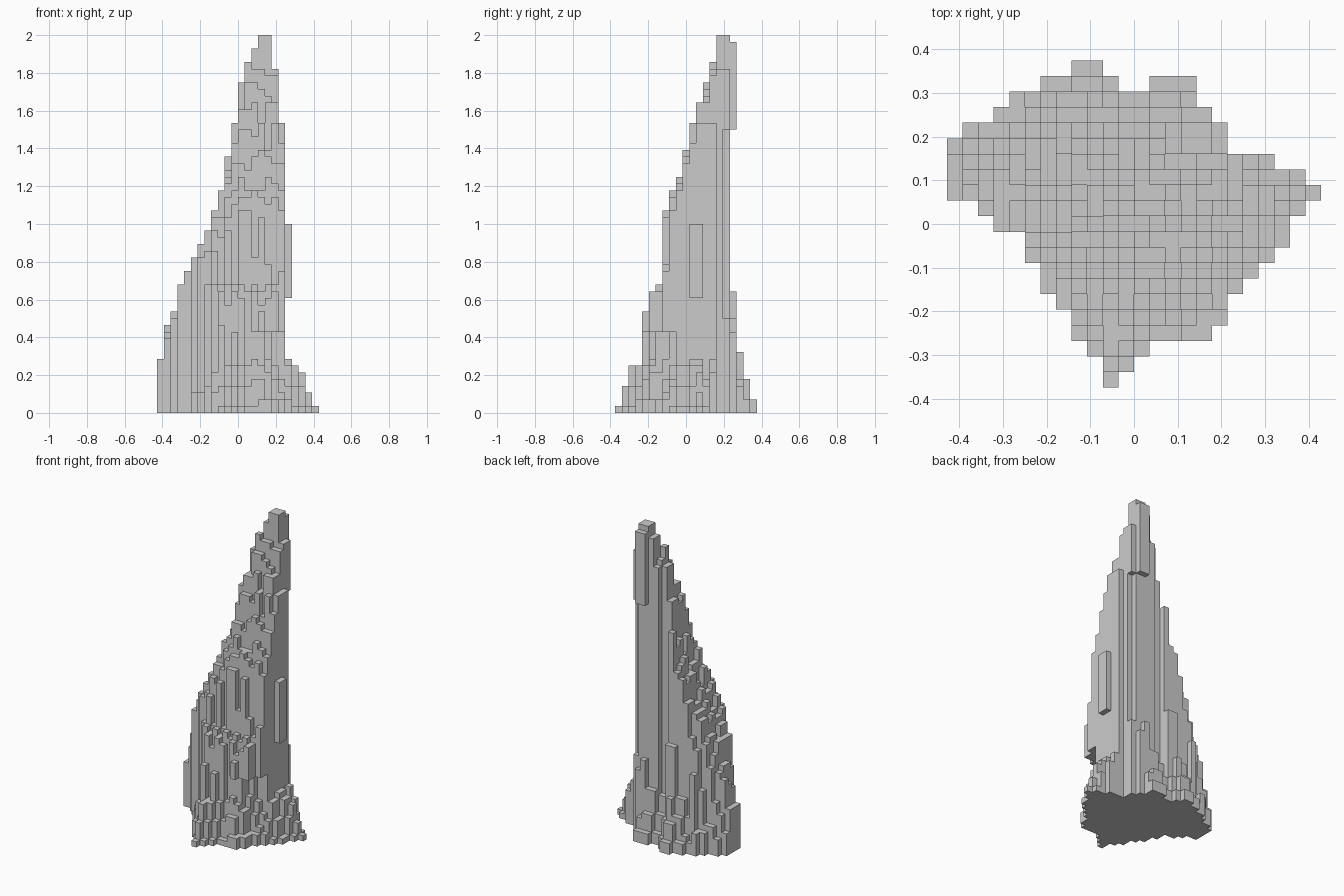
import bpy, bmesh, math, random

if "Cube" in bpy.data.objects:
    bpy.data.objects.remove(bpy.data.objects["Cube"])

random.seed(4)
C = 2 / 56          # block size
NX, NY, NZ = 24, 21, 56

# Footprint: first and last x cell edge for each row, front to back
rows = [(-2, -1), (-2, 0), (-3, 1), (-4, 5), (-4, 6), (-5, 6), (-6, 7),
        (-6, 8), (-7, 9), (-7, 10), (-9, 10), (-10, 11), (-12, 12),
        (-12, 11), (-12, 9), (-12, 6), (-11, 6), (-9, 5), (-8, 4),
        (-6, 4), (-4, -2)]
foot = {(i, j) for j, (lo, hi) in enumerate(rows) for i in range(lo, hi)}
foot -= {(-1, 19), (0, 19)}          # notch in the back edge

# Outline limits by height, as (z, limit) along several directions
left = [(0, -.43), (.39, -.41), (.6, -.335), (.82, -.235), (.97, -.16), (1.18, -.09),
        (1.54, -.018), (1.75, .018), (1.89, .054), (1.95, .1), (2, .11)]
right = [(0, .425), (.07, .385), (.21, .35), (.285, .285), (.3, .25), (.6, .25),
         (.61, .285), (1, .285), (1.01, .25), (1.54, .25), (1.55, .214),
         (1.82, .214), (1.83, .18), (2, .18)]
front = [(0, -.37), (.04, -.345), (.14, -.325), (.285, -.29), (.36, -.25), (.57, -.22),
         (.68, -.145), (.7, -.125), (1.07, -.11), (1.3, -.02), (1.54, .036),
         (1.7, .09), (1.75, .108), (1.9, .15), (2, .16)]
back = [(0, .375), (.07, .36), (.25, .325), (.36, .285), (.64, .25), (.65, .232),
        (1.5, .232), (1.51, .27), (1.96, .27), (1.97, .232), (2, .232)]
u_min = [(0, -.36), (.5, -.335), (.75, -.275), (.85, -.25), (1, -.15), (1.18, -.07),
         (1.5, 0), (1.75, .06), (2, .16)]
u_max = [(0, .41), (.3, .285), (2, .28)]
v_min = [(0, -.34), (.6, -.33), (1.04, -.29), (1.3, -.21), (1.55, -.16), (2, -.07)]
v_max = [(0, .46), (.4, .40), (.75, .30), (1.3, .18), (2, .09)]
# Extra hollow on the front left, beside the front column
hollow = [(0, 0), (.65, 0), (.9, .035), (1.1, .03), (1.4, .01), (2, 0)]


def at(table, z):
    for (z0, a), (z1, b) in zip(table, table[1:]):
        if z <= z1:
            return a + (b - a) * (z - z0) / (z1 - z0)
    return table[-1][1]


def skirt_steps(angle, z):
    """How many blocks the skirt has stepped in at this height."""
    if -65 < angle < -15 and z > .42:      # front right corner hangs over
        return .6
    if -110 < angle < 22:
        return min(3, z / .1)
    if 65 < angle < 130:
        return min(3, z / .12)
    if 130 <= angle < 155:
        return min(2, z / .2)
    if -165 < angle < -110:
        return min(1, z / .2)
    return 0


# Fill the blocks that lie inside every outline
rough = {c: random.uniform(-.035, .006) for c in sorted(foot)}
solid = set()
for k in range(NZ):
    z = (k + .5) * C
    L, R, F, B, U0, U1, V0, V1 = [at(t, z) for t in (
        left, right, front, back, u_min, u_max, v_min, v_max)]
    limits = {0: R, 30: U1, 90: B, 150: V1, 180: -L, 210: -U0, 270: -F, 330: -V0}
    cx, cy = (L + R) / 2, (F + B) / 2

    def offset(deg, x, y):
        return x * math.cos(math.radians(deg)) + y * math.sin(math.radians(deg))

    # rounded corners between the known directions
    corners = {}
    for d in (60, 120, 240, 300):
        a, b = [limits[e] - offset(e, cx, cy) for e in (d - 30, d + 30)]
        corners[d] = (a + b) / 2 * 1.04 + offset(d, cx, cy)
    corners[240] -= at(hollow, z)

    for i, j in foot:
        x, y = (i + .5) * C, (j + .5 - NY / 2) * C
        n = skirt_steps(math.degrees(math.atan2(y, x)), z)
        r = math.hypot(x, y) or 1
        outer = (math.floor((x + n * C * x / r) / C),
                 math.floor((y + n * C * y / r) / C + NY / 2))
        if outer not in foot:
            continue
        bump = rough[i, j] if .3 < z < 1.9 else 0

        def inside(d, s):
            if d in (0, 90):
                return offset(d, x, y) <= s
            if d in (180, 270):            # ragged front and left slopes
                return offset(d, x, y) <= s + min(0, bump)
            return offset(d, x, y) <= s + .6 * bump + .008

        if (all(inside(d, s) for d, s in limits.items())
                and (z < .3 or all(inside(d, s) for d, s in corners.items()))):
            solid.add((i, j, k))

# Skin the blocks with outer faces only
bm = bmesh.new()
verts = {}


def vert(p):
    if p not in verts:
        verts[p] = bm.verts.new((p[0] * C, (p[1] - NY / 2) * C, p[2] * C))
    return verts[p]


for cell in sorted(solid):
    for axis in range(3):
        a, b = (axis + 1) % 3, (axis + 2) % 3
        for side in (0, 1):
            n = list(cell)
            n[axis] += 1 if side else -1
            if tuple(n) in solid:
                continue
            quad = []
            for da, db in ((0, 0), (1, 0), (1, 1), (0, 1)):
                p = list(cell)
                p[axis] += side
                p[a] += da
                p[b] += db
                quad.append(vert(tuple(p)))
            bm.faces.new(quad if side else quad[::-1])

mesh = bpy.data.meshes.new("rock_spire")
bm.to_mesh(mesh)
bm.free()
bpy.context.collection.objects.link(bpy.data.objects.new("rock_spire", mesh))
